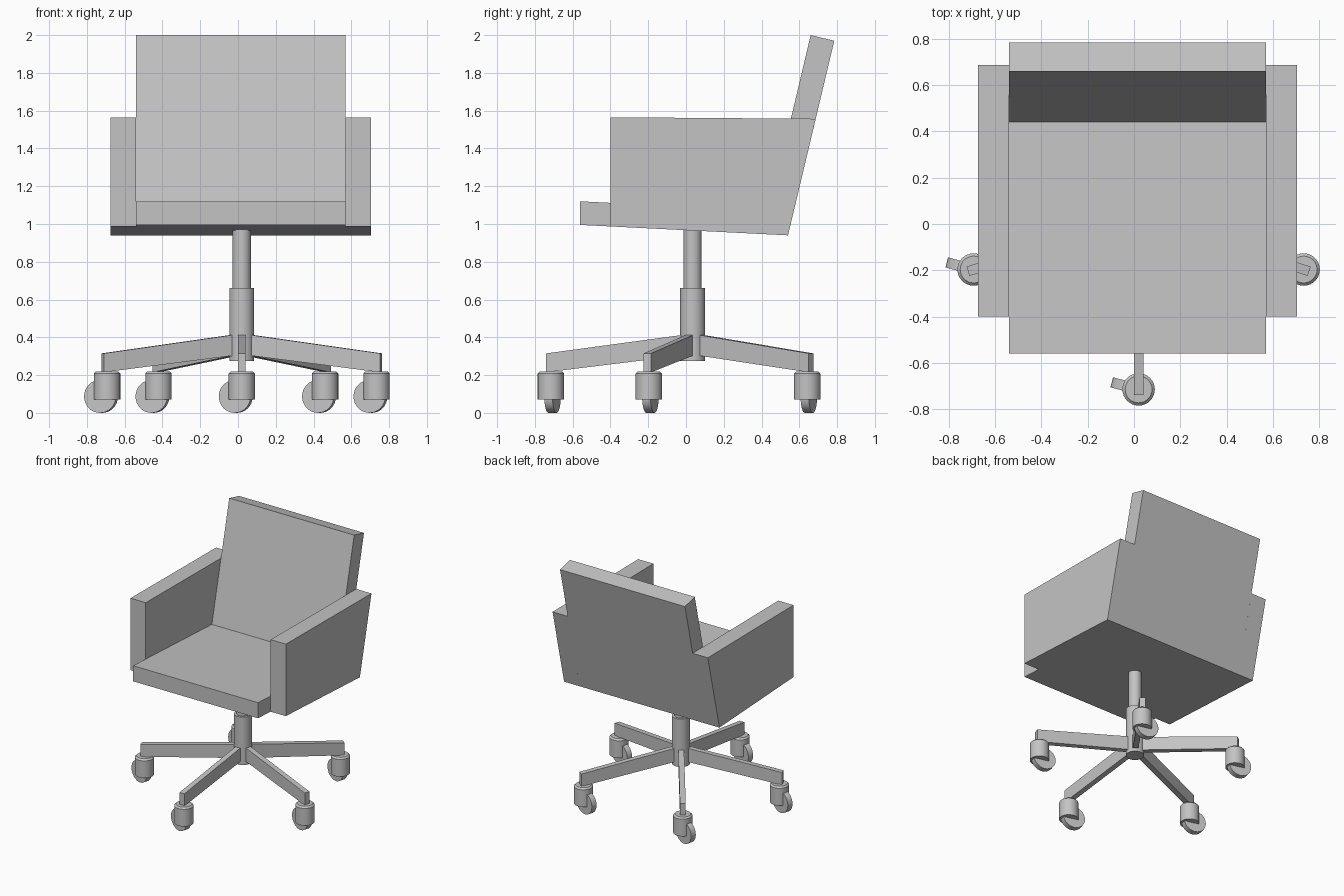
import bpy, bmesh, math
from mathutils import Matrix, Vector

cube = bpy.data.objects.get("Cube")
if cube:
    bpy.data.objects.remove(cube, do_unlink=True)

grey = bpy.data.materials.new("light grey")
grey.use_nodes = True
COLOUR = (0.55, 0.55, 0.55, 1)
grey.diffuse_color = COLOUR
grey.node_tree.nodes["Principled BSDF"].inputs["Base Color"].default_value = COLOUR

AXIS_X, AXIS_Y = 0.02, 0.035      # centre of the column
MID_X = 0.015                     # centre of the seat


def finish(name, bm, smooth=False):
    bmesh.ops.recalc_face_normals(bm, faces=bm.faces)
    mesh = bpy.data.meshes.new(name)
    bm.to_mesh(mesh)
    bm.free()
    mesh.materials.append(grey)
    obj = bpy.data.objects.new(name, mesh)
    bpy.context.collection.objects.link(obj)
    if smooth:
        bpy.ops.object.select_all(action='DESELECT')
        obj.select_set(True)
        bpy.context.view_layer.objects.active = obj
        bpy.ops.object.shade_smooth_by_angle(angle=math.radians(35))
    return obj


def slab(name, outline, x0, x1):
    """Extrude a (y, z) side outline from x0 to x1."""
    bm = bmesh.new()
    face = bm.faces.new([bm.verts.new((x0, y, z)) for y, z in outline])
    ext = bmesh.ops.extrude_face_region(bm, geom=[face])
    moved = [v for v in ext["geom"] if isinstance(v, bmesh.types.BMVert)]
    bmesh.ops.translate(bm, verts=moved, vec=(x1 - x0, 0, 0))
    return finish(name, bm)


def cylinder(name, radius, depth, matrix, bevel=0):
    bm = bmesh.new()
    bmesh.ops.create_cone(bm, cap_ends=True, segments=32, radius1=radius,
                          radius2=radius, depth=depth)
    if bevel:
        rim = [e for e in bm.edges if all(v.co.z > 0 for v in e.verts)]
        bmesh.ops.bevel(bm, geom=rim, offset=bevel, segments=1, affect='EDGES')
    bm.transform(matrix)
    return finish(name, bm, smooth=True)


def post(name, radius, z0, z1):
    place = Matrix.Translation((AXIS_X, AXIS_Y, (z0 + z1) / 2))
    return cylinder(name, radius, z1 - z0, place)


# Seat and leaning backrest in one piece
slab("seat_and_backrest",
     [(-0.56, 0.995), (0.54, 0.94), (0.785, 1.97), (0.66, 2.0), (0.44, 1.07), (-0.56, 1.12)],
     MID_X - 0.555, MID_X + 0.555)

# Armrest panels
arm_outline = [(-0.4, 0.987), (0.54, 0.94), (0.687, 1.557), (-0.4, 1.565)]
for side, label in ((-1, "right"), (1, "left")):
    slab(label + "_armrest", arm_outline, MID_X + side * 0.555, MID_X + side * 0.69)

# Column
post("column_sleeve", 0.066, 0.275, 0.66)
post("column_rod", 0.048, 0.6, 0.968)

# Five-armed base, each arm carrying a caster
leg_outline = [(0, 0.31), (0.775, 0.215), (0.775, 0.315), (0, 0.42)]
roll = Vector((-0.967, 0.255, 0))          # direction every wheel trails
for i in range(5):
    angle = math.radians(-90 + 72 * i)
    leg = slab(f"base_leg_{i + 1}", leg_outline, -0.021, 0.021)
    leg.data.transform(Matrix.Translation((AXIS_X, AXIS_Y, 0))
                       @ Matrix.Rotation(angle - math.pi / 2, 4, 'Z'))
    hub = Vector((AXIS_X + 0.75 * math.cos(angle), AXIS_Y + 0.75 * math.sin(angle), 0))
    cylinder(f"caster_housing_{i + 1}", 0.07, 0.15,
             Matrix.Translation(hub + Vector((0, 0, 0.145))), bevel=0.012)
    wheel = (Matrix.Translation(hub + roll * 0.033 + Vector((0, 0, 0.087)))
             @ Matrix.Rotation(math.atan2(roll.y, roll.x), 4, 'Z')
             @ Matrix.Rotation(math.pi / 2, 4, 'X'))
    cylinder(f"caster_wheel_{i + 1}", 0.087, 0.045, wheel)
